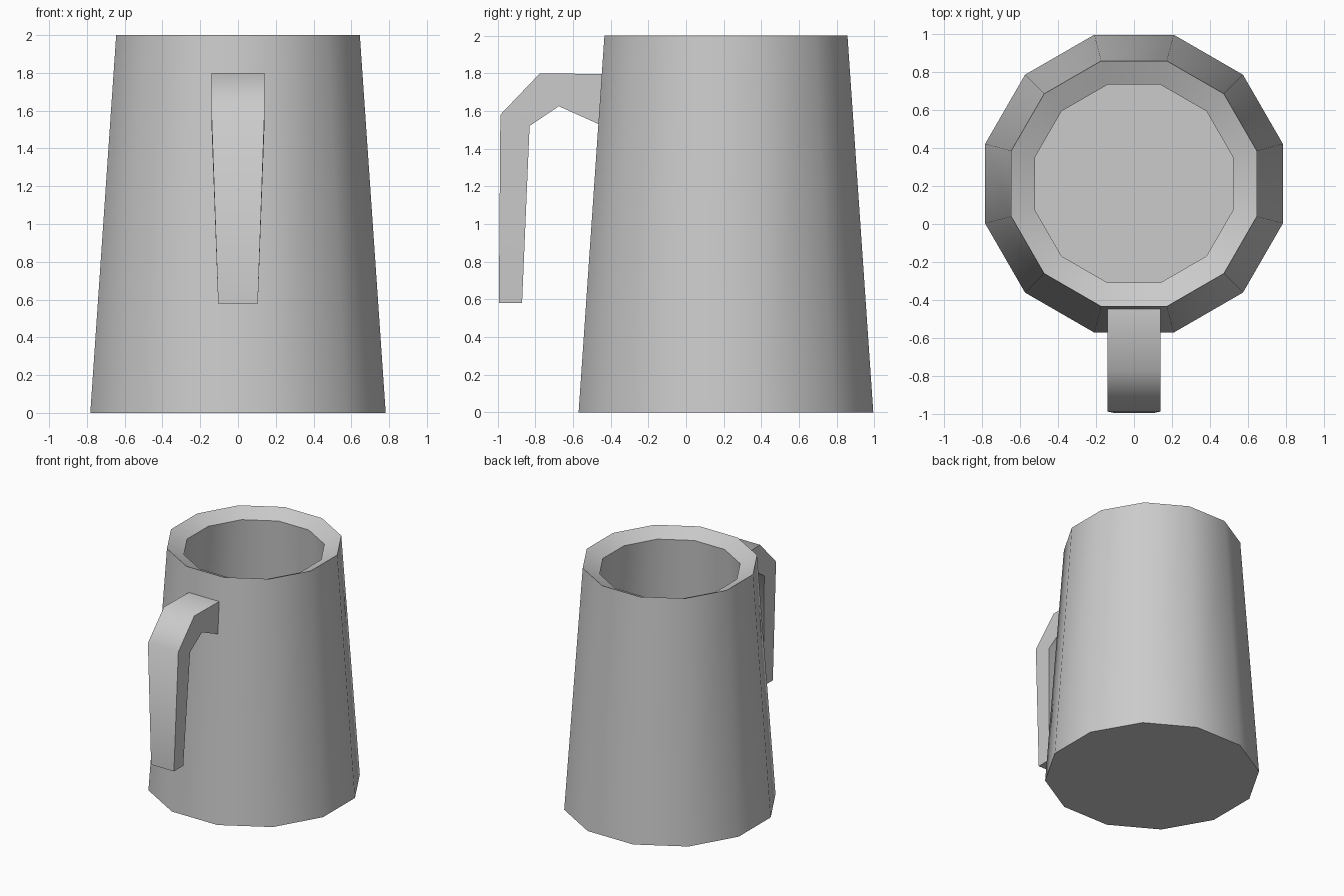
import bpy
import bmesh
import math

cube = bpy.data.objects.get("Cube")
if cube:
    bpy.data.objects.remove(cube, do_unlink=True)

# Single plain grey
grey = bpy.data.materials.new("light_grey")
grey.use_nodes = True
colour = (0.6, 0.6, 0.6, 1.0)
grey.diffuse_color = colour
grey.node_tree.nodes["Principled BSDF"].inputs["Base Color"].default_value = colour

SIDES = 12
CENTRE_Y = 0.212


def finish(name, bm):
    """Turn a bmesh into a softly shaded object with sharp corners kept."""
    bmesh.ops.recalc_face_normals(bm, faces=bm.faces)
    mesh = bpy.data.meshes.new(name)
    bm.to_mesh(mesh)
    bm.free()
    mesh.materials.append(grey)
    obj = bpy.data.objects.new(name, mesh)
    bpy.context.collection.objects.link(obj)
    bpy.ops.object.select_all(action='DESELECT')
    obj.select_set(True)
    bpy.context.view_layer.objects.active = obj
    bpy.ops.object.shade_smooth_by_angle(angle=math.radians(55))
    return obj


# Mug body: (distance to flat side, height) from base, over the rim, to inner floor
body_profile = [(0.782, 0.0), (0.645, 2.0), (0.52, 1.94), (0.645, 0.13)]
bm = bmesh.new()
rings = []
for apothem, z in body_profile:
    radius = apothem / math.cos(math.pi / SIDES)
    angles = [(i + 0.5) * math.tau / SIDES for i in range(SIDES)]
    rings.append([bm.verts.new((radius * math.cos(a),
                                CENTRE_Y + radius * math.sin(a), z)) for a in angles])
for low, high in zip(rings, rings[1:]):
    for i in range(SIDES):
        j = (i + 1) % SIDES
        bm.faces.new((low[i], low[j], high[j], high[i]))
bm.faces.new(rings[0])
bm.faces.new(rings[-1])
finish("mug_body", bm)

# Handle: pairs of outer and inner (y, z) points with a half width, wall to tip
handle_sections = [
    ((-0.43, 1.795), (-0.43, 1.515), 0.14),
    ((-0.775, 1.80), (-0.675, 1.625), 0.14),
    ((-0.985, 1.58), (-0.83, 1.52), 0.14),
    ((-0.993, 0.58), (-0.87, 0.58), 0.105),
]
bm = bmesh.new()
loops = []
for (yo, zo), (yi, zi), w in handle_sections:
    corners = [(-w, yo, zo), (w, yo, zo), (w, yi, zi), (-w, yi, zi)]
    loops.append([bm.verts.new(c) for c in corners])
for a, b in zip(loops, loops[1:]):
    for i in range(4):
        j = (i + 1) % 4
        bm.faces.new((a[i], a[j], b[j], b[i]))
bm.faces.new(loops[0])
bm.faces.new(loops[-1])
finish("handle", bm)
